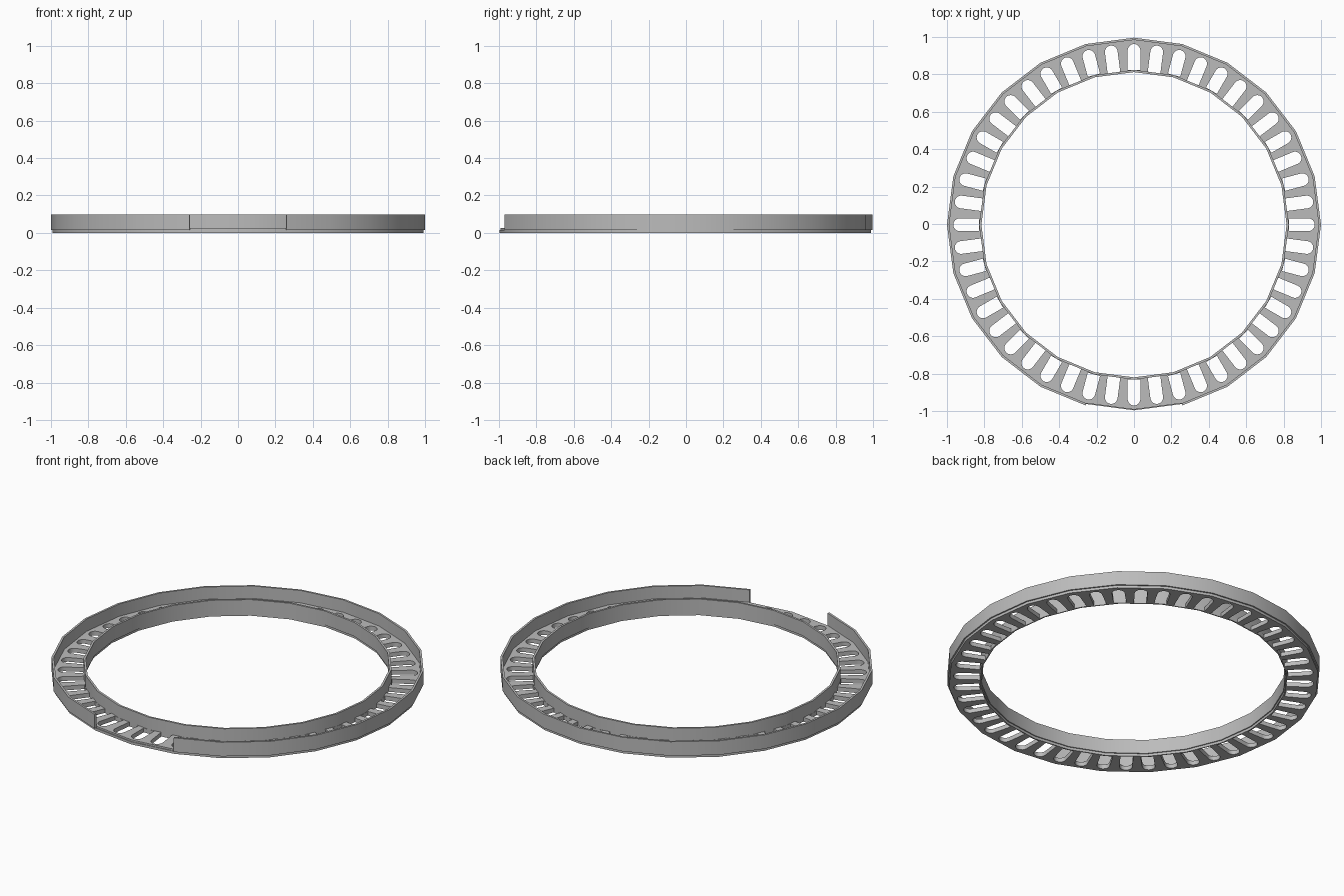
import bpy, bmesh
from math import radians, cos, sin, pi

old = bpy.data.objects.get("Cube")
if old:
    bpy.data.objects.remove(old)

SIDES = 24
STEP = 360 / SIDES
SHIFT_Y = -0.004          # centres the bounds, as the front wall is open

grey = bpy.data.materials.new("plain grey")
grey.use_nodes = True
colour = (0.5, 0.5, 0.5, 1)
grey.diffuse_color = colour
grey.node_tree.nodes["Principled BSDF"].inputs["Base Color"].default_value = colour


def finish(bm, name):
    bmesh.ops.recalc_face_normals(bm, faces=bm.faces)
    mesh = bpy.data.meshes.new(name)
    bm.to_mesh(mesh)
    bm.free()
    mesh.materials.append(grey)
    obj = bpy.data.objects.new(name, mesh)
    obj.location.y = SHIFT_Y
    bpy.context.collection.objects.link(obj)
    return obj


def ring(name, profile, start=0, segments=SIDES):
    """Sweep a closed (radius, height) profile round z, capping open ends."""
    bm = bmesh.new()
    closed = segments == SIDES
    loops = []
    for i in range(segments if closed else segments + 1):
        a = radians(start + i * STEP)
        loops.append([bm.verts.new((r * cos(a), r * sin(a), z)) for r, z in profile])
    n = len(profile)
    for i in range(segments):
        a, b = loops[i], loops[(i + 1) % len(loops)]
        for j in range(n):
            k = (j + 1) % n
            bm.faces.new((a[j], b[j], b[k], a[k]))
    if not closed:
        bm.faces.new(loops[0])
        bm.faces.new(loops[-1])
    return finish(bm, name)


def smooth(obj):
    bpy.ops.object.select_all(action="DESELECT")
    obj.select_set(True)
    bpy.context.view_layer.objects.active = obj
    bpy.ops.object.shade_smooth_by_angle(angle=radians(30))


def wall(r0, r1):
    return [(r0, 0.015), (r1, 0.015), (r1, 0.098), (r0, 0.098)]


# Slotted floor with a small step at both rims
floor = ring("slotted_floor", [(0.822, 0), (0.992, 0), (0.992, 0.015),
                               (0.988, 0.015), (0.988, 0.025),
                               (0.827, 0.025), (0.827, 0.015), (0.822, 0.015)])

# Slot cutters: flat at the inner wall, round at the outer end
bm = bmesh.new()
SLOTS = 48
HALF, CENTRE = 0.034, 0.932
for s in range(SLOTS):
    a = 2 * pi * s / SLOTS
    inner = 0.828 if s % 2 == 0 else 0.821
    outline = [(inner, -HALF)]
    for k in range(13):
        t = -pi / 2 + pi * k / 12
        outline.append((CENTRE + HALF * cos(t), HALF * sin(t)))
    outline.append((inner, HALF))
    low, high = [[bm.verts.new((x * cos(a) - y * sin(a), x * sin(a) + y * cos(a), z))
                  for x, y in outline] for z in (-0.05, 0.06)]
    bm.faces.new(low)
    bm.faces.new(high)
    for j in range(len(outline)):
        k = (j + 1) % len(outline)
        bm.faces.new((low[j], low[k], high[k], high[j]))
cutter = finish(bm, "slot_cutter")
cut = floor.modifiers.new("slots", "BOOLEAN")
cut.operation = "DIFFERENCE"
cut.solver = "EXACT"
cut.object = cutter
bpy.context.view_layer.objects.active = floor
floor.select_set(True)
bpy.ops.object.modifier_apply(modifier="slots")
bpy.data.objects.remove(cutter)

# Full inner wall, and outer wall open over two sides at the front
inner_wall = ring("inner_wall", wall(0.816, 0.828))
outer_wall = ring("outer_wall", wall(0.988, 1.0), start=-90 + STEP, segments=SIDES - 2)

for part in (floor, inner_wall, outer_wall):
    smooth(part)
